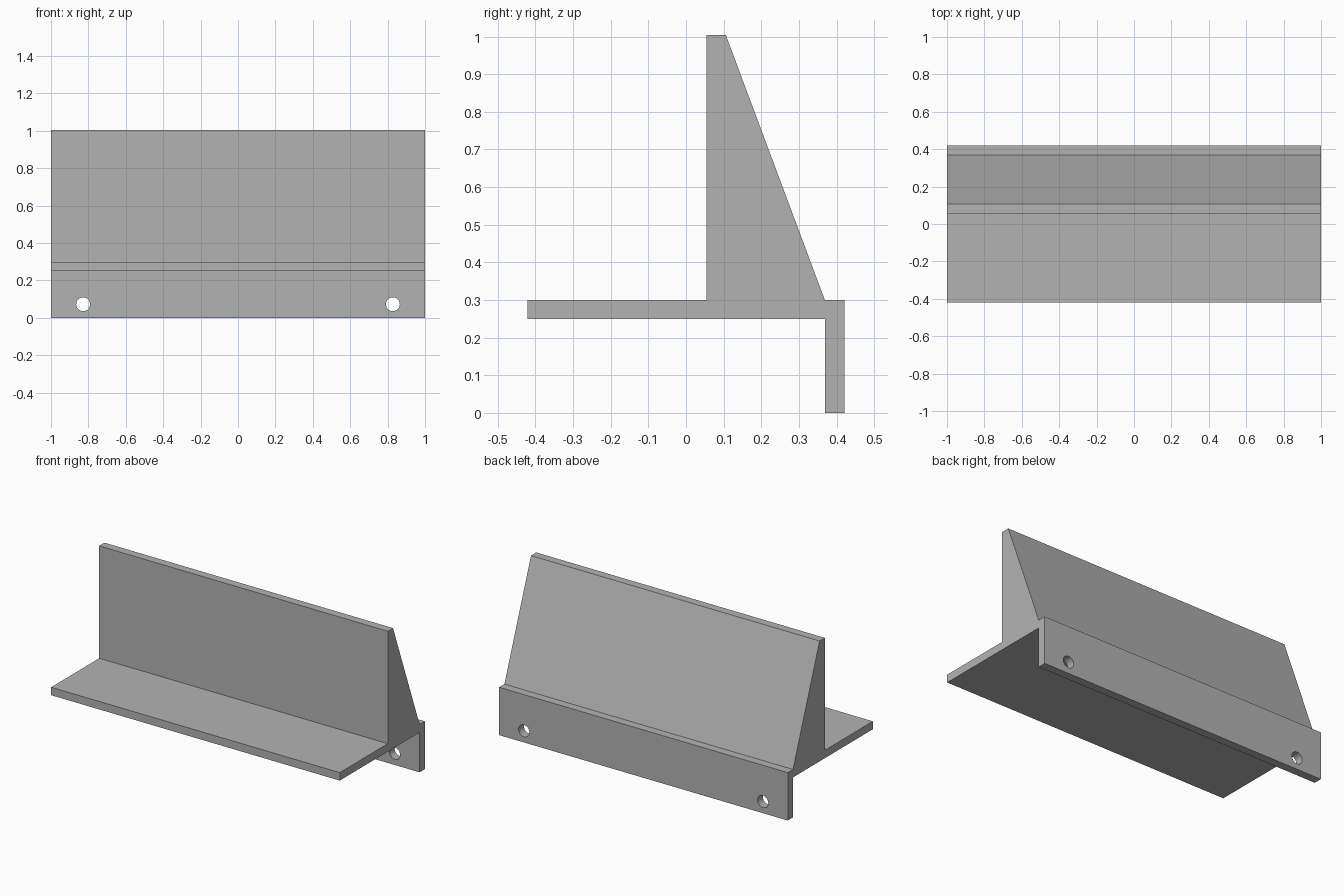
import bpy
import bmesh
from math import radians
from mathutils import Matrix, Vector

cube = bpy.data.objects.get("Cube")
if cube:
    bpy.data.objects.remove(cube, do_unlink=True)

# Plain grey material
grey = bpy.data.materials.new("plain grey")
grey.use_nodes = True
colour = (0.45, 0.45, 0.45, 1)
grey.diffuse_color = colour
grey.node_tree.nodes["Principled BSDF"].inputs["Base Color"].default_value = colour

HALF = 1.0
FRONT, BACK = -0.421, 0.421
WALL, CREST, LIP = 0.054, 0.106, 0.369
UNDER, SHELF, TOP = 0.25, 0.3, 1.004


def add_object(name, bm):
    bmesh.ops.recalc_face_normals(bm, faces=bm.faces)
    mesh = bpy.data.meshes.new(name)
    bm.to_mesh(mesh)
    bm.free()
    mesh.materials.append(grey)
    obj = bpy.data.objects.new(name, mesh)
    bpy.context.collection.objects.link(obj)
    return obj


# Shelf, tapered upright and hanging flange as one extruded side profile
profile = [(FRONT, UNDER), (LIP, UNDER), (LIP, 0), (BACK, 0), (BACK, SHELF),
           (LIP, SHELF), (CREST, TOP), (WALL, TOP), (WALL, SHELF), (FRONT, SHELF)]
bm = bmesh.new()
face = bm.faces.new([bm.verts.new((-HALF, y, z)) for y, z in profile])
side = bmesh.ops.extrude_face_region(bm, geom=[face])
bmesh.ops.translate(bm, vec=Vector((2 * HALF, 0, 0)),
                    verts=[v for v in side["geom"] if isinstance(v, bmesh.types.BMVert)])
bracket = add_object("shelf_bracket", bm)

# Two screw holes through the flange
bm = bmesh.new()
for x in (-0.828, 0.828):
    place = Matrix.Translation((x, (LIP + BACK) / 2, 0.073)) @ Matrix.Rotation(radians(90), 4, "X")
    bmesh.ops.create_cone(bm, cap_ends=True, segments=32, radius1=0.037, radius2=0.037,
                          depth=0.2, matrix=place)
cutter = add_object("screw_hole_cutter", bm)
cutter.hide_render = True

cut = bracket.modifiers.new("screw holes", "BOOLEAN")
cut.operation = "DIFFERENCE"
cut.solver = "EXACT"
cut.object = cutter

bpy.ops.object.select_all(action="DESELECT")
bracket.select_set(True)
bpy.context.view_layer.objects.active = bracket
bpy.ops.object.modifier_apply(modifier=cut.name)
bpy.data.objects.remove(cutter, do_unlink=True)

# Round hole walls, sharp edges elsewhere
bpy.ops.object.shade_smooth_by_angle(angle=radians(30))
